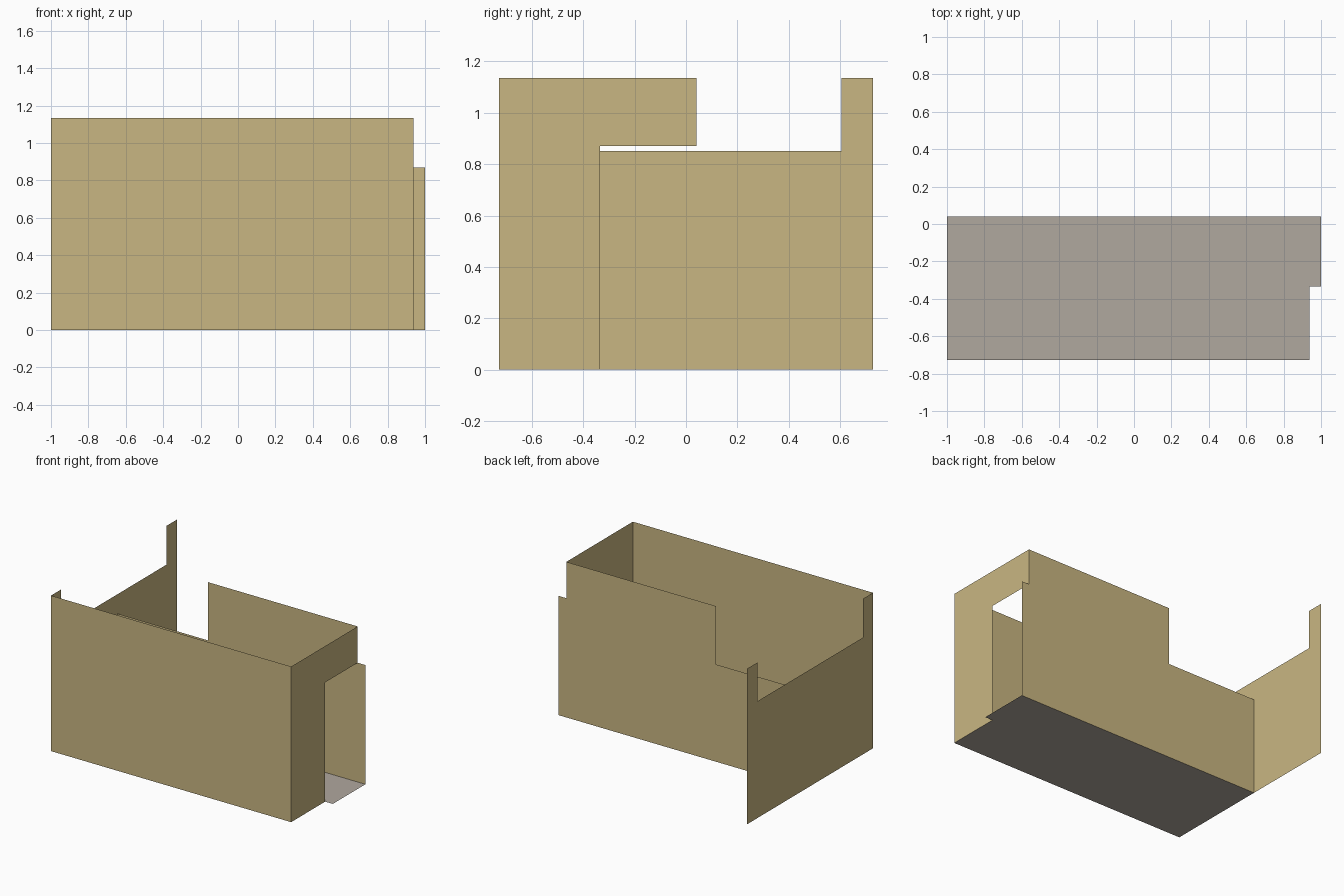
import bpy
import bmesh
from mathutils import Vector

if "Cube" in bpy.data.objects:
    bpy.data.objects.remove(bpy.data.objects["Cube"])

# Overall layout
L, H = 1.0, 1.135            # half length, wall height
FRONT, BACK = -0.727, 0.727  # ends of the long side wall
MID = 0.04                   # back wall position
SIDE = 0.938                 # right wall position
DOOR_Y, DOOR_Z = -0.335, 0.87


def material(name, rgb):
    m = bpy.data.materials.new(name)
    m.diffuse_color = (*rgb, 1)
    m.use_nodes = True
    m.node_tree.nodes["Principled BSDF"].inputs["Base Color"].default_value = m.diffuse_color
    return m


wall_mat = material("tan plaster", (0.584, 0.468, 0.223))
floor_mat = material("grey floor", (0.434, 0.392, 0.342))


def sheet(name, outline, place, facing, mat):
    """Thin flat panel: 2D outline mapped into 3D by place(), facing outward."""
    bm = bmesh.new()
    face = bm.faces.new([bm.verts.new(place(a, b)) for a, b in outline])
    face.normal_update()
    if face.normal.dot(Vector(facing)) < 0:
        face.normal_flip()
    bmesh.ops.triangulate(bm, faces=[face])
    bmesh.ops.dissolve_limit(bm, angle_limit=0.01, verts=bm.verts, edges=bm.edges)
    mesh = bpy.data.meshes.new(name)
    bm.to_mesh(mesh)
    bm.free()
    mesh.materials.append(mat)
    ob = bpy.data.objects.new(name, mesh)
    bpy.context.collection.objects.link(ob)


# Front wall: plain rectangle
sheet("front_wall", [(-L, 0), (SIDE, 0), (SIDE, H), (-L, H)],
      lambda x, z: (x, FRONT, z), (0, -1, 0), wall_mat)

# Back wall: low stretch on the left, small step at the doorway end
sheet("back_wall", [(-L, 0), (L, 0), (L, DOOR_Z), (SIDE, DOOR_Z), (SIDE, H),
                    (-0.27, H), (-0.27, 0.71), (-L, 0.71)],
      lambda x, z: (x, MID, z), (0, 1, 0), wall_mat)

# Left wall: long, with a wide opening cut from the top
sheet("left_wall", [(FRONT, 0), (BACK, 0), (BACK, H), (0.605, H), (0.605, 0.852),
                    (-0.61, 0.852), (-0.61, H), (FRONT, H)],
      lambda y, z: (-L, y, z), (-1, 0, 0), wall_mat)

# Right wall: doorway beside the back wall
sheet("right_wall", [(FRONT, 0), (DOOR_Y, 0), (DOOR_Y, DOOR_Z), (MID, DOOR_Z),
                     (MID, H), (FRONT, H)],
      lambda y, z: (SIDE, y, z), (1, 0, 0), wall_mat)

# Floor: reaches out through the doorway
sheet("floor", [(-L, FRONT), (SIDE, FRONT), (SIDE, DOOR_Y), (L, DOOR_Y),
                (L, MID), (-L, MID)],
      lambda x, y: (x, y, 0), (0, 0, 1), floor_mat)
